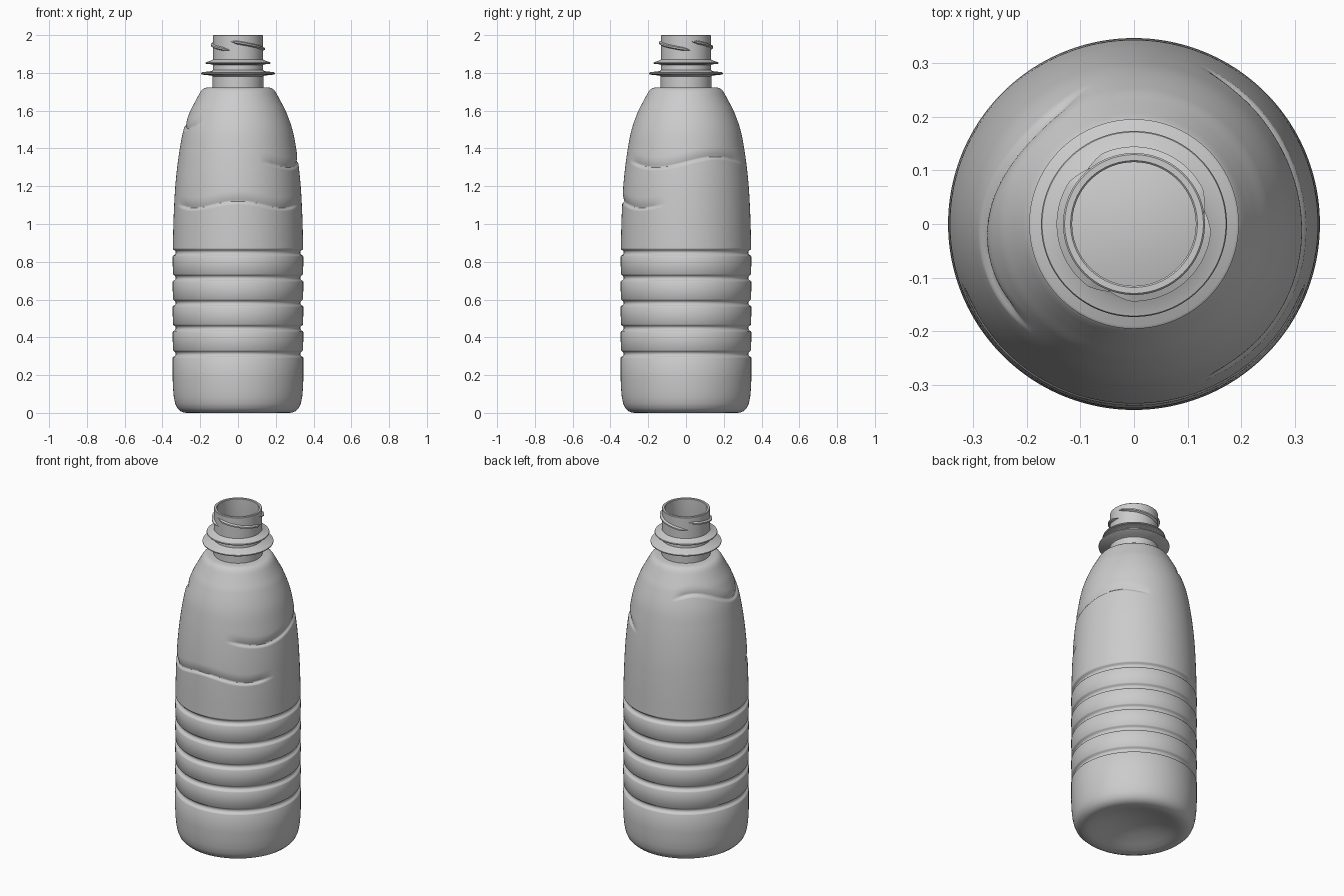
import bpy, bmesh
from math import sin, cos, pi, radians, degrees

if "Cube" in bpy.data.objects:
    bpy.data.objects.remove(bpy.data.objects["Cube"])

SEG = 192


def finish(name, bm, angle):
    bmesh.ops.remove_doubles(bm, verts=bm.verts, dist=1e-5)
    mesh = bpy.data.meshes.new(name)
    bm.to_mesh(mesh)
    bm.free()
    ob = bpy.data.objects.new(name, mesh)
    bpy.context.collection.objects.link(ob)
    bpy.ops.object.select_all(action='DESELECT')
    ob.select_set(True)
    bpy.context.view_layer.objects.active = ob
    bpy.ops.object.shade_smooth_by_angle(angle=radians(angle))
    return ob


def lathe(name, profile, angle=35, seg=SEG, dent=None):
    """Revolve (radius, height) points around z; dent(az, z) lowers the radius."""
    bm = bmesh.new()
    rings = []
    for r, z in profile:
        ring = []
        for j in range(seg):
            a = 2 * pi * j / seg
            rr = r - (dent(a, z) if dent else 0)
            ring.append(bm.verts.new((rr * cos(a), rr * sin(a), z)))
        rings.append(ring)
    for lo, hi in zip(rings, rings[1:]):
        for j in range(seg):
            k = (j + 1) % seg
            bm.faces.new((lo[j], lo[k], hi[k], hi[j]))
    return finish(name, bm, angle)


def smooth_curve(pts, z):
    """Cubic interpolation of radius over height."""
    n = len(pts) - 1
    i = max(k for k in range(n) if pts[k][1] <= z + 1e-9)

    def slope(k):
        a, b = pts[max(k - 1, 0)], pts[min(k + 1, n)]
        return (b[0] - a[0]) / (b[1] - a[1])
    (r0, z0), (r1, z1) = pts[i], pts[i + 1]
    h = z1 - z0
    t = (z - z0) / h
    return (r0 * (2*t**3 - 3*t**2 + 1) + slope(i) * h * (t**3 - 2*t**2 + t)
            + r1 * (3*t**2 - 2*t**3) + slope(i + 1) * h * (t**3 - t**2))


# Wavy steps pressed into the shoulder: centre azimuth, start, end, height curve
WAVES = [
    (-90, -70, 70, lambda p: 1.097 + 0.018 * cos(4 * p)),
    (0, -67, 67, lambda p: 1.322 + 0.028 * sin(2.9 * p)),
    (180, -72, 46, lambda p: 1.540 - 0.042 * sin(2.9 * (p + radians(15)))),
]


def wave_dent(a, z):
    total = 0
    for centre, start, end, height in WAVES:
        p = (degrees(a) - centre + 180) % 360 - 180
        if start < p < end:
            fade = min(1, (p - start) / 14, (end - p) / 14)
            d = z - height(radians(p))
            if -0.007 < d <= 0.007:
                t = (d + 0.007) / 0.014
                total += 0.011 * fade * t * t * (3 - 2 * t)
            elif 0.007 < d < 0.06:
                t = (0.06 - d) / 0.053
                total += 0.011 * fade * t * t
    return total


# Body: domed base, rounded foot, ribbed grip, tapering shoulder
profile = [(0, 0.06), (0.06, 0.056), (0.13, 0.042), (0.20, 0.018), (0.24, 0.004),
           (0.262, 0), (0.285, 0.001), (0.305, 0.009), (0.322, 0.025),
           (0.333, 0.05), (0.340, 0.085), (0.344, 0.13), (0.346, 0.18)]
for z in (0.313, 0.45, 0.583, 0.716, 0.85):
    profile += [(0.346, z - 0.022), (0.343, z - 0.017), (0.335, z - 0.013),
                (0.330, z - 0.006), (0.330, z + 0.004), (0.334, z + 0.010),
                (0.341, z + 0.014), (0.345, z + 0.019)]
shoulder = [(0.345, 0.87), (0.342, 1.0), (0.338, 1.1), (0.332, 1.2), (0.322, 1.3),
            (0.308, 1.4), (0.288, 1.5), (0.252, 1.6), (0.226, 1.65), (0.207, 1.685)]
STEPS = 163
for i in range(1, STEPS + 1):
    z = 0.87 + (1.685 - 0.87) * i / STEPS
    profile.append((smooth_curve(shoulder, min(z, 1.6849)), z))
profile += [(0.200, 1.698), (0.191, 1.710), (0.180, 1.718), (0.167, 1.722), (0.13, 1.723)]
lathe("bottle_body", profile, 45, dent=wave_dent)

# Neck with two collars, rim, and the inside wall down to the floor
lathe("neck_and_inner_wall", [
    (0.134, 1.715), (0.134, 1.782), (0.142, 1.786), (0.190, 1.791), (0.195, 1.795),
    (0.195, 1.800), (0.190, 1.804), (0.142, 1.809), (0.133, 1.815),
    (0.132, 1.842), (0.139, 1.845), (0.170, 1.848), (0.173, 1.852), (0.171, 1.856),
    (0.142, 1.865), (0.132, 1.872), (0.132, 1.997), (0.129, 2.0),
    (0.118, 2.0), (0.115, 1.997), (0.115, 1.715), (0.120, 1.703), (0.165, 1.700),
    (0.187, 1.677), (0.23, 1.6), (0.266, 1.5), (0.287, 1.4), (0.301, 1.3),
    (0.311, 1.2), (0.32, 1.05), (0.323, 0.86), (0.323, 0.13), (0.310, 0.05),
    (0.285, 0.018), (0.262, 0.014), (0.20, 0.032), (0.13, 0.056), (0.06, 0.07), (0, 0.074)], 35, 128)


# Three overlapping screw threads that taper at both ends
def thread(name, start, span=125, z0=1.970, z1=1.920, n=48):
    bm = bmesh.new()
    rows = []
    for i in range(n + 1):
        t = i / n
        a = radians(start + span * t)
        s = max(0.02, min(1, t / 0.15, (1 - t) / 0.15))
        z = z0 + (z1 - z0) * t
        section = [(0.129, -0.012), (0.132 + 0.012 * s, -0.005),
                   (0.132 + 0.012 * s, 0.003), (0.129, 0.009)]
        rows.append([bm.verts.new((r * cos(a), r * sin(a), z + dz * s))
                     for r, dz in section])
    for p, q in zip(rows, rows[1:]):
        for j in range(4):
            k = (j + 1) % 4
            bm.faces.new((p[j], q[j], q[k], p[k]))
    bm.faces.new(rows[0])
    bm.faces.new(rows[-1][::-1])
    bmesh.ops.recalc_face_normals(bm, faces=bm.faces)
    finish(name, bm, 40)


for i in range(3):
    thread(f"screw_thread_{i + 1}", -112 + 120 * i)
